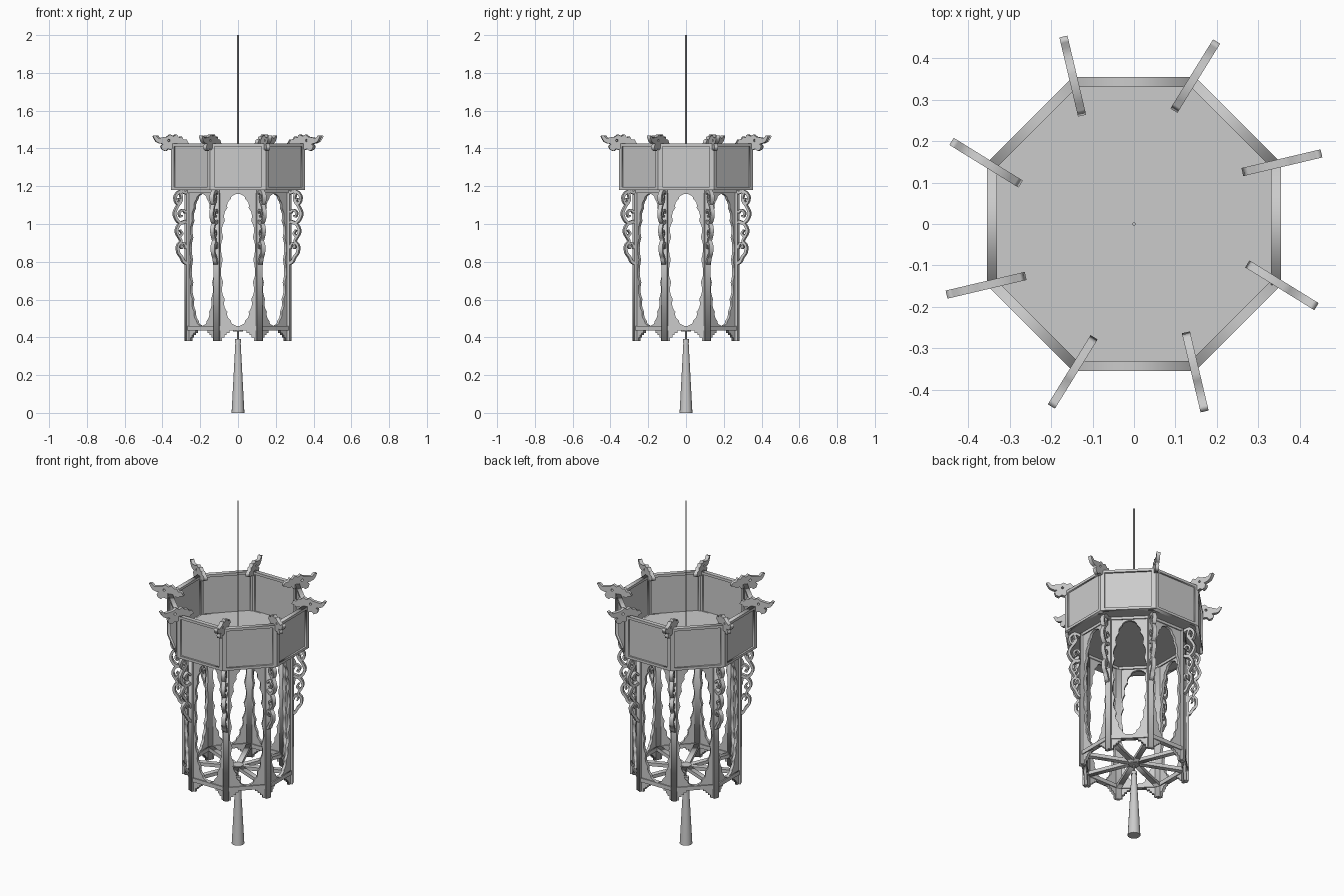
import bpy, bmesh, math
from mathutils import Matrix, Vector

if "Cube" in bpy.data.objects:
    bpy.data.objects.remove(bpy.data.objects["Cube"])

T = math.pi / 8          # corner angle of the octagon
C = math.cos(T)


def link(name, mesh, matrix=Matrix()):
    ob = bpy.data.objects.new(name, mesh)
    bpy.context.collection.objects.link(ob)
    ob.matrix_world = matrix
    return ob


def frame(a, origin=(0, 0, 0), radial=True):
    # local Y is up; local X is radial, or (for wall panels) local Z is the outward normal
    u, t = Vector((math.cos(a), math.sin(a), 0)), Vector((-math.sin(a), math.cos(a), 0))
    x, z = (u, -t) if radial else (t, u)
    m = Matrix((x, (0, 0, 1), z)).transposed().to_4x4()
    m.translation = Vector(origin)
    return m


def around(name, mesh, radial=True, offset=0.0):
    for i in range(8):
        link(f"{name}_{i + 1}", mesh, frame(i * 2 * T + offset, radial=radial))


def plate(loops, z0, z1):
    # flat outline with holes, extruded from z0 to z1
    cu = bpy.data.curves.new("outline", 'CURVE')
    cu.dimensions, cu.fill_mode = '2D', 'BOTH'
    cu.extrude = (z1 - z0) / 2
    for loop in loops:
        s = cu.splines.new('POLY')
        s.points.add(len(loop) - 1)
        for p, (x, y) in zip(s.points, loop):
            p.co = (x, y, 0, 1)
        s.use_cyclic_u = True
    ob = bpy.data.objects.new("outline", cu)
    bpy.context.collection.objects.link(ob)
    dg = bpy.context.evaluated_depsgraph_get()
    me = bpy.data.meshes.new_from_object(ob.evaluated_get(dg))
    me.transform(Matrix.Translation((0, 0, (z0 + z1) / 2)))
    bpy.data.objects.remove(ob)
    return me


def rect(x0, y0, x1, y1):
    return [(x0, y0), (x1, y0), (x1, y1), (x0, y1)]


def smooth_path(pts, n=6):
    # Catmull-Rom through the points
    v = [Vector(p) for p in pts]
    v = [2 * v[0] - v[1]] + v + [2 * v[-1] - v[-2]]
    out = []
    for a, b, c, d in zip(v, v[1:], v[2:], v[3:]):
        for k in range(n):
            t = k / n
            out.append(0.5 * (2 * b + (c - a) * t + (2 * a - 5 * b + 4 * c - d) * t * t
                              + (3 * b - a - 3 * c + d) * t ** 3))
    return out + [v[-2]]


def ribbons(paths, half):
    # tapered carved strips of rectangular section
    bm = bmesh.new()
    for pts, w0, w1 in paths:
        p = smooth_path(pts)
        rings = []
        for i, q in enumerate(p):
            d = (p[min(i + 1, len(p) - 1)] - p[max(i - 1, 0)]).normalized()
            n = Vector((-d.y, d.x)) * (w0 + (w1 - w0) * i / (len(p) - 1)) / 2
            rings.append([bm.verts.new((*(q + n * s), half * h))
                          for s, h in ((1, -1), (-1, -1), (-1, 1), (1, 1))])
        for a, b in zip(rings, rings[1:]):
            for k in range(4):
                bm.faces.new((a[k], a[(k + 1) % 4], b[(k + 1) % 4], b[k]))
        bm.faces.new(rings[0][::-1])
        bm.faces.new(rings[-1])
    bmesh.ops.recalc_face_normals(bm, faces=bm.faces)
    me = bpy.data.meshes.new("carving")
    bm.to_mesh(me)
    bm.free()
    return me


def cone(name, r0, r1, z0, z1, n, turn=0.0):
    bm = bmesh.new()
    bmesh.ops.create_cone(bm, cap_ends=True, segments=n, radius1=r0, radius2=r1, depth=z1 - z0,
                          matrix=Matrix.Translation((0, 0, (z0 + z1) / 2)) @ Matrix.Rotation(turn, 4, 'Z'))
    me = bpy.data.meshes.new(name)
    bm.to_mesh(me)
    bm.free()
    return link(name, me)


# upper open box: framed walls with thin recessed panels, closed floor
around("crown_frame", plate([rect(-.147, 1.18, .147, 1.425), rect(-.125, 1.195, .125, 1.41)], .33, .355), False)
around("crown_panel", plate([rect(-.135, 1.19, .135, 1.415)], .338, .345), False)
cone("crown_floor", .34 / C, .34 / C, 1.18, 1.195, 8, T)

# scalloped window outline
window = []
lobes, sub = 22, 6
for i in range(lobes * sub):
    a = 2 * math.pi * (i / (lobes * sub)) + math.pi / 2
    c, s = math.cos(a), math.sin(a)
    k = 0.88 + 0.12 * abs(math.sin(math.pi * i / sub + math.pi / 2))
    window.append((.092 * k * math.copysign(abs(c) ** .85, c),
                   .81 + .35 * (0.97 + 0.03 * k) * math.copysign(abs(s) ** .85, s)))

# body panels with legs and stepped corner brackets
right = [(.112, 1.18), (.112, .38), (.085, .38), (.085, .40), (.072, .40), (.072, .412),
         (.06, .412), (.06, .424), (.045, .424), (.045, .437)]
outline = right + [(-x, y) for x, y in reversed(right)]
around("window_panel", plate([outline, window], .256, .272), False)

# corner posts and bottom rails
around("corner_post", plate([rect(.270, .38, .300, 1.18)], -.015, .015), True, T)
around("bottom_rail", plate([rect(-.112, .437, .112, .46)], .25, .278), False)
around("top_rail", plate([rect(-.112, 1.165, .112, 1.18)], .25, .278), False)

# bottom wheel spokes
around("spoke", plate([rect(0, .437, .285, .457)], -.014, .014), True, T)
cone("wheel_hub", .03, .03, .432, .46, 8, T)

# carved scroll brackets below the box corners
around("scroll_bracket", ribbons([
    ([(.30, 1.165), (.335, 1.172), (.36, 1.145), (.352, 1.11), (.335, 1.12), (.34, 1.137)], .016, .009),
    ([(.335, 1.172), (.325, 1.13), (.35, 1.09), (.364, 1.055), (.35, 1.02), (.325, 1.005), (.302, 1.015)], .012, .016),
    ([(.302, 1.06), (.318, 1.075), (.337, 1.06), (.332, 1.04), (.32, 1.045)], .012, .008),
    ([(.302, 1.015), (.335, 1.0), (.353, .965), (.34, .935), (.322, .95), (.333, .967)], .016, .009),
    ([(.345, .94), (.328, .91), (.345, .885), (.343, .85), (.325, .825), (.312, .80), (.296, .792)], .012, .016),
    ([(.30, .87), (.313, .90), (.328, .885), (.322, .868)], .012, .008),
], .011), True, T)

# beast heads on the box corners, turned slightly off the radial line
head = [(-.098, 1.425), (-.085, 1.447), (-.068, 1.446), (-.06, 1.462), (-.045, 1.458), (-.03, 1.474),
        (-.012, 1.464), (.005, 1.474), (.022, 1.462), (.045, 1.458), (.07, 1.454), (.083, 1.468),
        (.098, 1.467), (.09, 1.45), (.08, 1.435), (.06, 1.426), (.042, 1.424), (.055, 1.412),
        (.048, 1.394), (.03, 1.386), (.018, 1.398), (.0, 1.393), (-.015, 1.408), (-.035, 1.4),
        (-.05, 1.414), (-.07, 1.41), (-.08, 1.422)]
eye = [(.012 + .007 * math.cos(k * math.pi / 4), 1.442 + .007 * math.sin(k * math.pi / 4)) for k in range(8)]
head_mesh = plate([head, eye], -.01, .01)
for i in range(8):
    a = T + i * 2 * T
    link(f"beast_head_{i + 1}", head_mesh,
         frame(a - math.radians(9.2), (.386 * math.cos(a), .386 * math.sin(a), 0)))

# hanging rod, cord and tassel
cone("hanging_rod", .004, .004, 1.18, 2.0, 8)
cone("tassel_cord", .004, .004, .38, .45, 8)
parts = [cone("tassel_knot", .017, .015, .37, .39, 16), cone("tassel", .034, .014, 0, .372, 16)]
for ob in parts:
    ob.data.shade_smooth()
    ob.data.set_sharp_from_angle(angle=math.radians(30))
